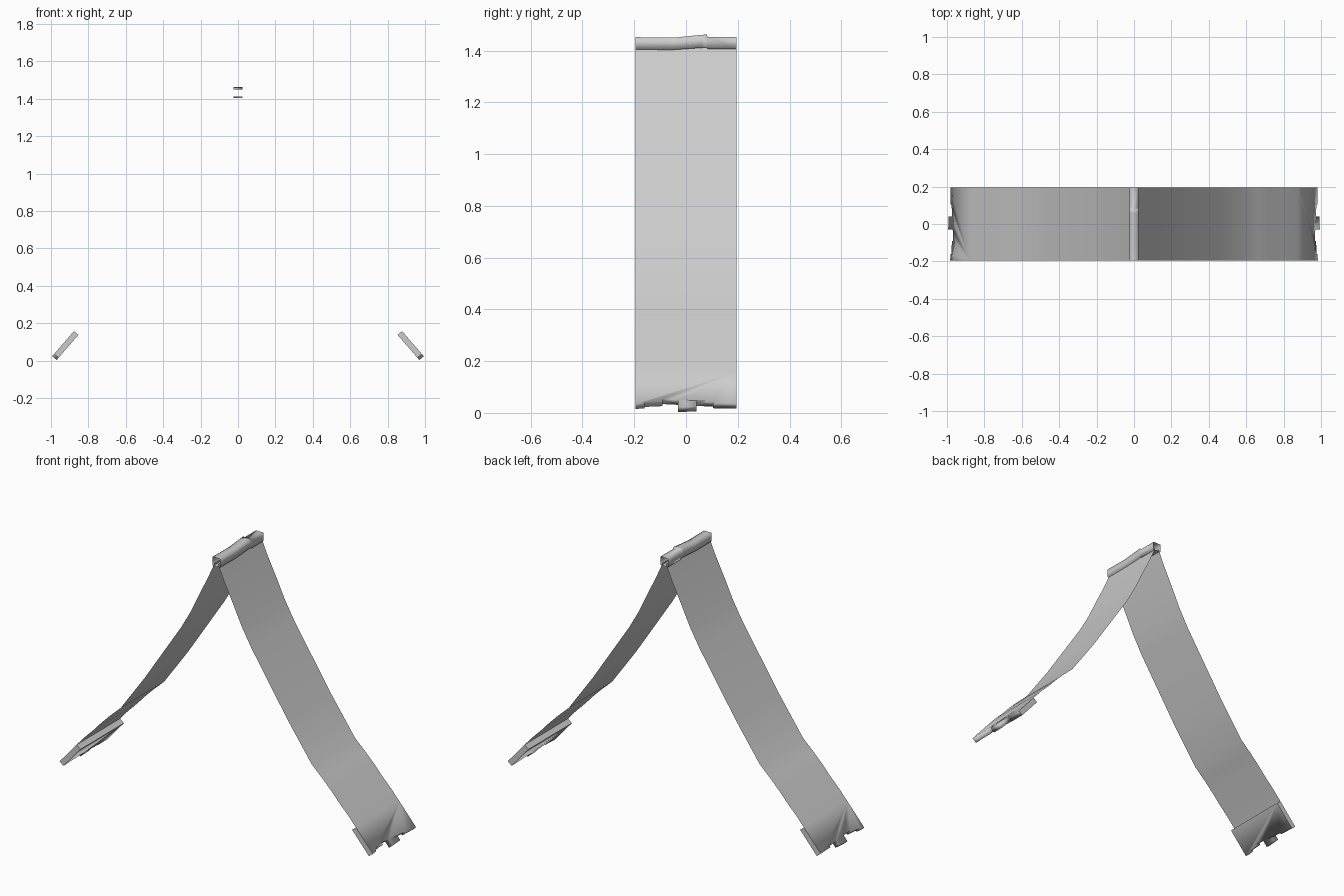
import bpy, bmesh

cube = bpy.data.objects.get("Cube")
if cube:
    bpy.data.objects.remove(cube)

GREY = (0.6, 0.6, 0.6)
mat = bpy.data.materials.new("plain grey")
mat.use_nodes = True
mat.diffuse_color = (*GREY, 1)
mat.node_tree.nodes["Principled BSDF"].inputs["Base Color"].default_value = (*GREY, 1)

HALF = 0.195  # half the depth of the roof section


def finish(name, bm):
    mesh = bpy.data.meshes.new(name)
    bm.to_mesh(mesh)
    bm.free()
    mesh.materials.append(mat)
    obj = bpy.data.objects.new(name, mesh)
    bpy.context.collection.objects.link(obj)
    return obj


# Sagging slope, ridge to eave
SLOPE = [(0.01, 1.42), (0.05, 1.33), (0.105, 1.22), (0.16, 1.105), (0.22, 1.0),
         (0.45, 0.65), (0.6, 0.44), (0.665, 0.38), (0.72, 0.325), (0.77, 0.27),
         (0.825, 0.215), (0.877, 0.157)]
# Ragged eave: where each board ends, and the heights of its two lower corners
BOARDS = [(-0.16, 0.015, 0.018), (-0.09, 0.023, 0.026), (-0.03, 0.034, 0.031),
          (0.04, 0.003, 0.006), (0.105, 0.027, 0.024), (HALF, 0.018, 0.016)]
THICK = (-0.024, -0.02)  # offset from the outer to the inner face


def roof_slope(name, s):
    bm = bmesh.new()

    def vert(x, y, z):
        return bm.verts.new((s * x, y, z))

    def face(verts, smooth=True):
        f = bm.faces.new(verts if s > 0 else verts[::-1])
        f.smooth = smooth
        return f

    # thin sheet
    rows = [(vert(x, -HALF, z), vert(x, HALF, z)) for x, z in SLOPE]
    for (a, b), (c, d) in zip(rows, rows[1:]):
        face([a, c, d, b])

    # thick eave strip with ragged lower edge
    ex, ez = SLOPE[-1]
    outer, inner = [], []
    y = -HALF
    for end, z0, z1 in BOARDS:
        for yy, z in ((y, z0), (end, z1)):
            zo = z - THICK[1]
            x = ex + (ez - zo) * 0.87
            outer.append(vert(x, yy, zo))
            inner.append(vert(x + THICK[0], yy, z))
        y = end
    top_a, top_b = rows[-1]
    low_a, low_b = [vert(ex + THICK[0], yy, ez + THICK[1]) for yy in (-HALF, HALF)]
    face([top_a] + outer + [top_b])
    face([low_b] + inner[::-1] + [low_a])
    for i in range(len(outer) - 1):
        face([outer[i], inner[i], inner[i + 1], outer[i + 1]])
    face([top_a, low_a, inner[0], outer[0]], False)
    face([top_b, outer[-1], inner[-1], low_b], False)
    face([top_a, top_b, low_b, low_a], False)
    return finish(name, bm)


roof_slope("left_roof_slope", 1)
roof_slope("right_roof_slope", -1)

# Open ridge tube, bent, with a step near the back
bm = bmesh.new()
W = 0.024
SECTIONS = [(-HALF, 1.404, 1.452), (-0.05, 1.403, 1.45), (0.06, 1.411, 1.461),
            (0.08, 1.412, 1.462), (0.084, 1.406, 1.453), (HALF, 1.406, 1.453)]
rings = [[bm.verts.new(p) for p in ((W, y, lo), (W, y, hi), (-W, y, hi), (-W, y, lo))]
         for y, lo, hi in SECTIONS]
for a, b in zip(rings, rings[1:]):
    for i in range(4):
        j = (i + 1) % 4
        bm.faces.new((a[j], a[i], b[i], b[j])).smooth = True
bmesh.ops.recalc_face_normals(bm, faces=bm.faces)
finish("ridge_tube", bm)
